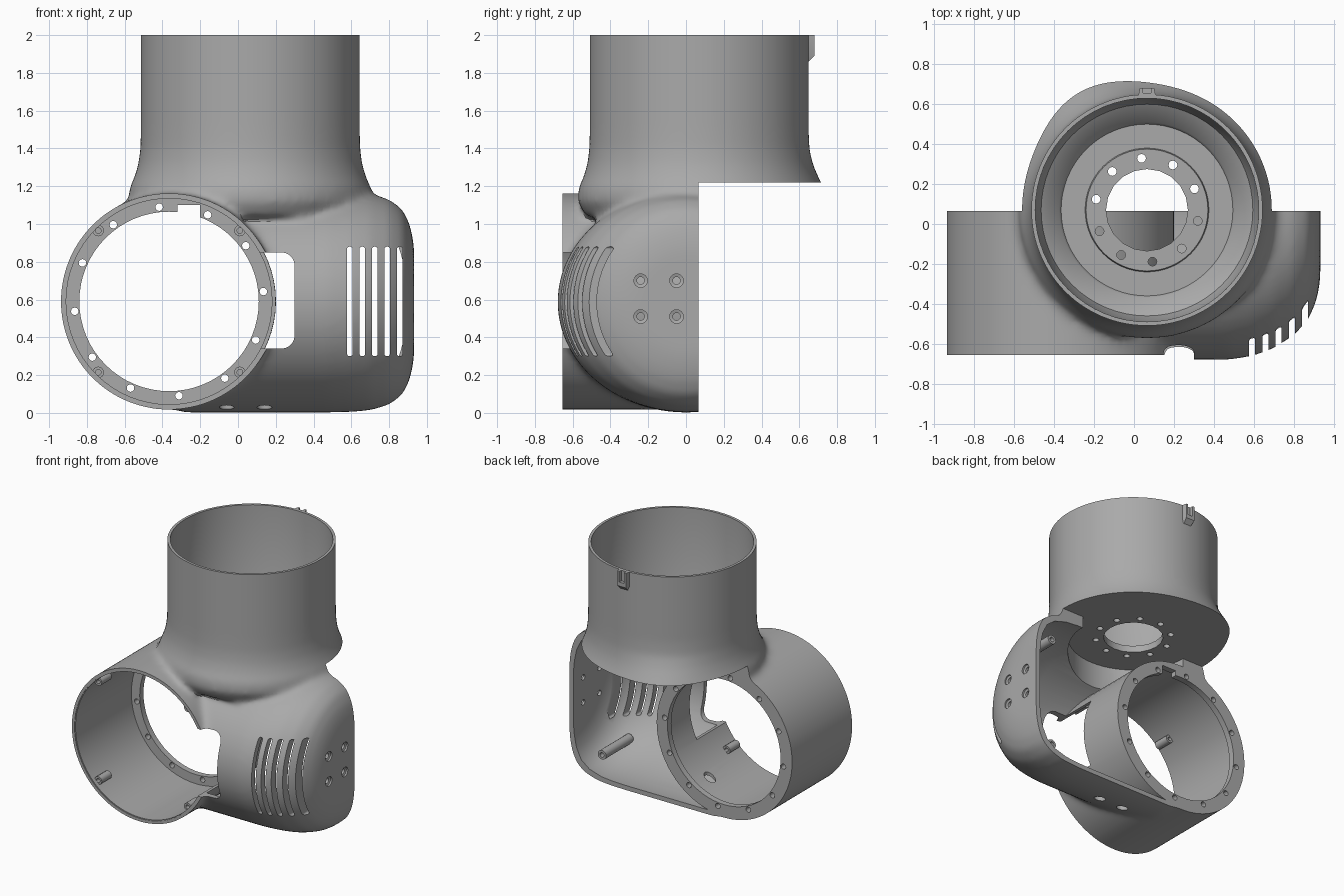
import bpy, bmesh, math
from math import sin, cos, pi, radians
from mathutils import Vector

old = bpy.data.objects.get("Cube")
if old:
    bpy.data.objects.remove(old)

grey = bpy.data.materials.new("housing_grey")
grey.use_nodes = True
grey.diffuse_color = (0.40, 0.40, 0.40, 1)
grey.node_tree.nodes["Principled BSDF"].inputs["Base Color"].default_value = (0.40, 0.40, 0.40, 1)

TUBE = Vector((0.065, 0.07, 0))       # axis of the upright tube
BARREL = Vector((-0.365, 0, 0.59))    # axis of the lying barrel
BACK, PLATE = 0.065, 1.22             # open back plane, underside of the tube


def finish(name, bm):
    bmesh.ops.recalc_face_normals(bm, faces=bm.faces)
    mesh = bpy.data.meshes.new(name)
    bm.to_mesh(mesh)
    bm.free()
    obj = bpy.data.objects.new(name, mesh)
    bpy.context.collection.objects.link(obj)
    mesh.materials.append(grey)
    return obj


def loft(name, rings, closed=False):
    """Skin a row of rings; cap the ends or join last to first."""
    bm = bmesh.new()
    rows = [[bm.verts.new(p) for p in ring] for ring in rings]
    n = len(rows[0])
    for a, b in zip(rows, rows[1:] + (rows[:1] if closed else [])):
        for i in range(n):
            bm.faces.new((a[i], a[(i + 1) % n], b[(i + 1) % n], b[i]))
    if not closed:
        bm.faces.new(rows[0])
        bm.faces.new(rows[-1])
    return finish(name, bm)


def lathe(name, profile, origin, axis="z", segs=64, closed=False, swell=None):
    """Turn (radius, position) pairs about an axis."""
    rings = []
    for r, h in profile:
        ring = []
        for i in range(segs):
            t = 2 * pi * i / segs
            q = r + (swell(t, h) if swell else 0)
            u, v = q * cos(t), q * sin(t)
            p = {"x": (h, u, v), "y": (u, h, v), "z": (u, v, h)}[axis]
            ring.append(origin + Vector(p))
        rings.append(ring)
    return loft(name, rings, closed)


def rod(name, origin, axis, r, h0, h1, segs=20):
    return lathe(name, [(r, h0), (r, h1)], Vector(origin), axis, segs)


def box(name, lo, hi, round_y=0):
    bm = bmesh.new()
    bmesh.ops.create_cube(bm, size=1)
    for v in bm.verts:
        v.co = [(a + b) / 2 + c * (b - a) for a, b, c in zip(lo, hi, v.co)]
    if round_y:
        edges = [e for e in bm.edges
                 if abs(e.verts[0].co.y - e.verts[1].co.y) > 1e-4]
        bmesh.ops.bevel(bm, geom=edges, offset=round_y, segments=5,
                        profile=0.5, affect="EDGES")
    return finish(name, bm)


def bake(obj):
    dg = bpy.context.evaluated_depsgraph_get()
    mesh = bpy.data.meshes.new_from_object(obj.evaluated_get(dg))
    obj.modifiers.clear()
    obj.data = mesh


def combine(obj, tools, operation="DIFFERENCE"):
    for tool in tools:
        mod = obj.modifiers.new("cut", "BOOLEAN")
        mod.operation, mod.object, mod.solver = operation, tool, "MANIFOLD"
        bake(obj)
        bpy.data.objects.remove(tool)


def body(name, inset):
    """Side housing: elliptical sections that close to a flat side."""
    sections = [(-0.3, 1, 1), (0.48, 1, 1), (0.6, .97, .995), (0.7, .915, .98),
                (0.8, .82, .93), (0.87, .71, .84), (0.91, .58, .7),
                (0.927, .47, .56), (0.933, .38, .46)]
    rings = []
    for x, sy, sz in sections:
        a, b = 0.68 * sy - inset, 0.585 * sz - inset
        rings.append([(x - (inset if x > 0 else 0), a * cos(2 * pi * i / 64),
                       0.587 + b * sin(2 * pi * i / 64)) for i in range(64)])
    return loft(name, rings)


# Outer form: flared tube, barrel and side housing fused with soft fillets
def flare_swell(t, h):
    lobe = math.exp(-((t - radians(120)) / 0.45) ** 2)
    return 0.06 * lobe * max(0, min(1, (1.42 - h) / 0.2))


shell = lathe("housing_shell", [(0.6, 1.04), (0.645, 1.12), (0.64, 1.19), (0.612, 1.25),
              (0.592, 1.32), (0.582, 1.4), (0.58, 1.5), (0.58, 2.2)],
              TUBE, swell=flare_swell)
combine(shell, [rod("barrel_form", BARREL, "y", 0.573, -0.9, 0.3, 64),
                body("body_form", 0)], "UNION")
remesh = shell.modifiers.new("fuse", "REMESH")
remesh.mode, remesh.voxel_size = "VOXEL", 0.02
soften = shell.modifiers.new("soften", "SMOOTH")
soften.factor, soften.iterations = 0.5, 14
bake(shell)

# Trim to the flat ends, then hollow out
combine(shell, [
    box("trim_top", (-2, -2, 2), (2, 2, 3)),
    box("trim_back", (-2, BACK, -1), (2, 2, PLATE)),
    box("trim_front", (-2, -2, -1), (0.29, -0.655, 1.5)),
    body("body_hollow", 0.035),
    rod("barrel_bore", BARREL, "y", 0.55, -1, 1, 64),
    lathe("neck_hollow", [(0.45, 0.95), (0.45, PLATE)], TUBE),
    lathe("tube_bore", [(0.305, 1.27), (0.31, 1.25), (0.43, 1.25), (0.44, 1.27),
          (0.53, 1.33), (0.557, 1.42), (0.56, 2.1)], TUBE),
    rod("plate_hole", TUBE, "z", 0.205, 1.0, 1.5, 20),
])

# Screw holes round the plate, slots, side holes and base holes
cuts = [box("window", (0.05, -1, 0.34), (0.3, -0.3, 0.85), 0.07)]
for k in range(10):
    t = radians(24 + 36 * k)
    cuts.append(rod("plate_screw", TUBE + Vector((cos(t), sin(t), 0)) * 0.26,
                    "z", 0.022, 1.15, 1.4, 12))
for k in range(5):
    x = 0.592 + 0.066 * k
    cuts.append(box("slot", (x - 0.015, -1, 0.3), (x + 0.015, -0.3, 0.88), 0.014))
for y in (-0.24, -0.05):
    for z in (0.51, 0.7):
        cuts.append(lathe("side_hole", [(0.02, 0.8), (0.02, 0.915), (0.036, 0.92),
                    (0.036, 1.0)], Vector((0, y, z)), "x", 16))
for x in (-0.06, 0.14):
    cuts.append(rod("base_hole", (x, -0.2, 0), "z", 0.04, -0.2, 0.2, 16))
combine(shell, cuts)

# Barrel lining with its screwed back flange
barrel = lathe("barrel_lining", [(0.564, -0.65), (0.545, -0.65), (0.545, 0.02),
               (0.475, 0.02), (0.475, BACK), (0.566, BACK)], BARREL, "y", closed=True)
cuts = [box("window", (0.05, -1, 0.34), (0.3, -0.3, 0.85), 0.07),
        box("flange_notch", (-0.32, -0.1, 1.0), (-0.2, 0.2, 1.1)),
        rod("base_hole", (-0.06, -0.2, 0), "z", 0.04, -0.2, 0.25, 16)]
for k in range(12):
    t = radians(6 + 30 * k)
    cuts.append(rod("flange_screw", BARREL + Vector((cos(t), 0, sin(t))) * 0.502,
                    "y", 0.02, -0.1, 0.2, 12))
combine(barrel, cuts)
parts = [shell, barrel]


# Screw posts: four in the barrel, two in the side housing
def post(name, x, z, r, y0, y1):
    parts.append(lathe(name, [(r, y0), (r, y1), (r * 0.5, y1), (r * 0.5, y0)],
                       Vector((x, 0, z)), "y", 16, closed=True))


for sx in (-1, 1):
    for sz in (-1, 1):
        post("barrel_post", BARREL.x + 0.375 * sx, BARREL.z + 0.375 * sz, 0.03, -0.62, -0.5)
for z in (0.17, 1.0):
    post("housing_post", 0.72, z, 0.035, -0.35, -0.02)

# Latch on the back of the tube rim
latch = loft("rim_latch", [[(TUBE.x + w * sx, y, z) for sx, y in
             ((-1, 0.635), (1, 0.635), (0.8, depth), (-0.8, depth))]
             for z, w, depth in ((1.85, 0.035, 0.64), (1.89, 0.045, 0.68), (2.0, 0.045, 0.68))])
combine(latch, [box("latch_slot", (TUBE.x - 0.02, 0.655, 1.92), (TUBE.x + 0.02, 0.8, 2.1))])
parts.append(latch)

# Smooth shading with sharp cut edges
bpy.ops.object.select_all(action="DESELECT")
for part in parts:
    part.select_set(True)
bpy.context.view_layer.objects.active = shell
bpy.ops.object.shade_smooth_by_angle(angle=radians(32))
